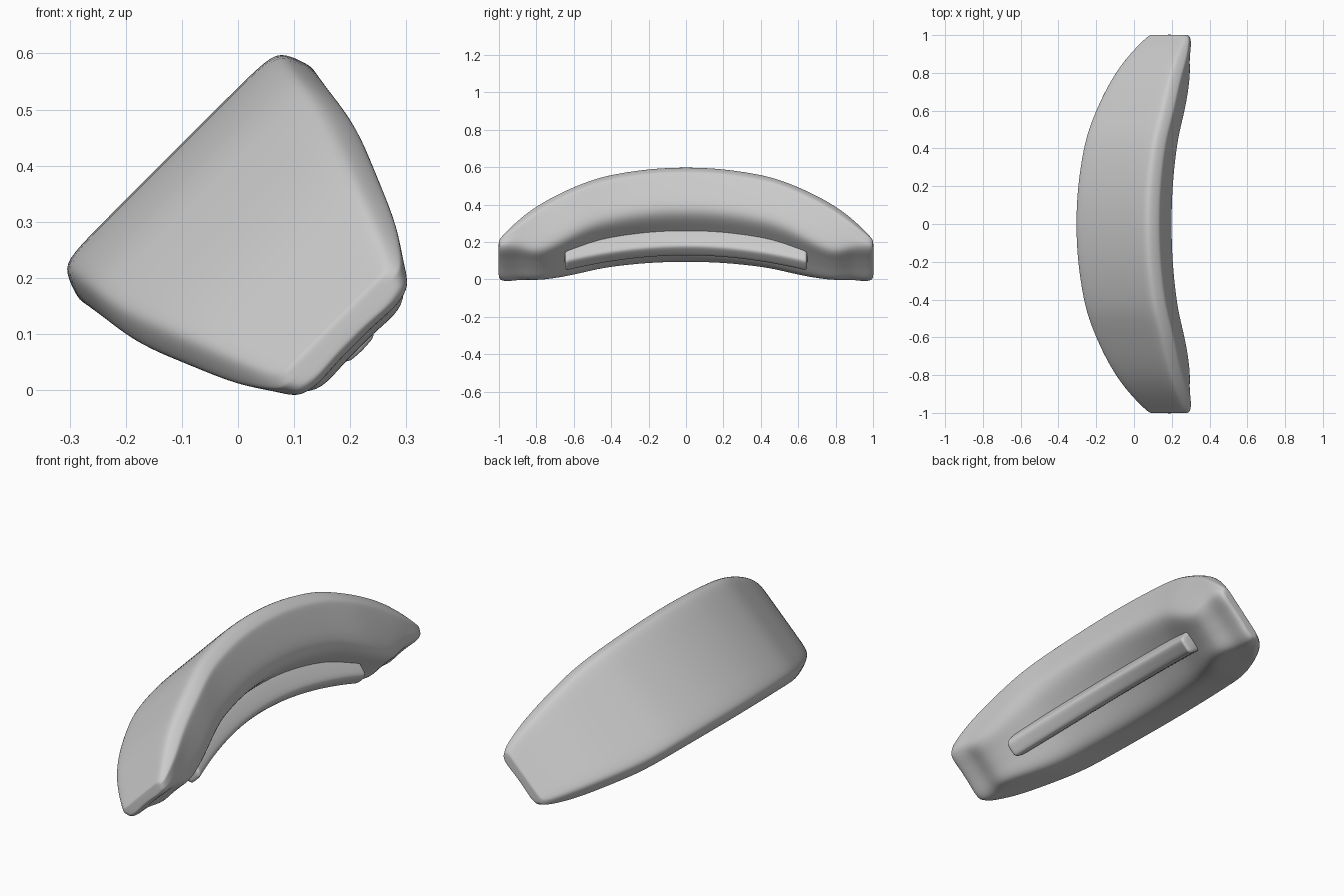
import bpy, bmesh, math
from mathutils import Vector

cube = bpy.data.objects.get("Cube")
if cube:
    bpy.data.objects.remove(cube, do_unlink=True)

grey = bpy.data.materials.new("plain grey")
grey.use_nodes = True
colour = (0.6, 0.6, 0.6, 1)
grey.diffuse_color = colour
grey.node_tree.nodes["Principled BSDF"].inputs["Base Color"].default_value = colour

# The shell leans: "across" runs over its width, "out" points from its outer face
ACROSS = Vector((1, 0, 1)).normalized()
OUT = Vector((-1, 0, 1)).normalized()
MIDDLE = 0.207


def place(w, y, n):
    return ACROSS * (MIDDLE + w) + OUT * n + Vector((0, y, 0))


def loft(name, rings, levels):
    """Skin a row of closed rings, cap both ends and smooth the result."""
    bm = bmesh.new()
    loops = [[bm.verts.new(p) for p in ring] for ring in rings]
    for a, b in zip(loops, loops[1:]):
        for i in range(len(a)):
            j = (i + 1) % len(a)
            bm.faces.new((a[i], a[j], b[j], b[i]))
    bm.faces.new(loops[0])
    bm.faces.new(loops[-1])
    bmesh.ops.recalc_face_normals(bm, faces=bm.faces)
    mesh = bpy.data.meshes.new(name)
    bm.to_mesh(mesh)
    bm.free()
    mesh.materials.append(grey)
    mesh.shade_smooth()
    obj = bpy.data.objects.new(name, mesh)
    bpy.context.collection.objects.link(obj)
    sub = obj.modifiers.new("smooth", 'SUBSURF')
    sub.levels = sub.render_levels = levels
    return obj


def closed(half, y):
    """Mirror a half section, given from the outer middle to the inner middle."""
    full = half + [(-w, n) for w, n in half[-2:0:-1]]
    return [place(w, y, n) for w, n in full]


def shell_section(y, width, outer, inner, base):
    rim = min(0.07, 0.4 * (outer - inner))
    wall = outer - rim - inner
    half = [(0, outer), (width * 0.5, outer), (width * 0.86, outer),
            (width * 0.95, outer - rim * 0.2),
            (width * 1.01, outer - rim * 0.95), (width * 1.0, outer - rim * 1.15),
            (width * 0.5 + base * 0.53, inner + wall * 0.5),
            (base * 1.07, inner + wall * 0.1), (base * 0.8, inner - 0.005),
            (base * 0.35, inner), (0, inner)]
    return closed(half, y)


# Half of the stations: y, rim half width, outer height, inner height, base half width
stations = [
    (0, .292, .385, .11, .2), (.2, .29, .374, .1, .198),
    (.4, .284, .335, .06, .188), (.5, .28, .3, .025, .18),
    (.6, .271, .253, -.025, .165), (.7, .252, .205, -.075, .14),
    (.8, .228, .147, -.11, .12), (.88, .203, .086, -.083, .13),
    (.95, .173, .017, -.09, .135), (.988, .152, -.024, -.09, .125),
    (1.0, .135, -.035, -.08, .115), (1.002, .115, -.042, -.075, .1)]
both = [(-s[0], *s[1:]) for s in stations[:0:-1]] + stations
loft("curved_shell", [shell_section(*s) for s in both], 2)


# Raised rib along the inner face
def rib_section(y):
    crest = 0.01 - 0.28 * y * y
    root = crest + 0.16
    half = [(0, root), (.06, root), (.052, crest + .06), (.044, crest + .008),
            (.03, crest - .004), (0, crest - .004)]
    return closed(half, y)


rib_ys = [0, .15, .3, .45, .57, .63, .65]
loft("inner_rib", [rib_section(y) for y in [-y for y in rib_ys[:0:-1]] + rib_ys], 2)
